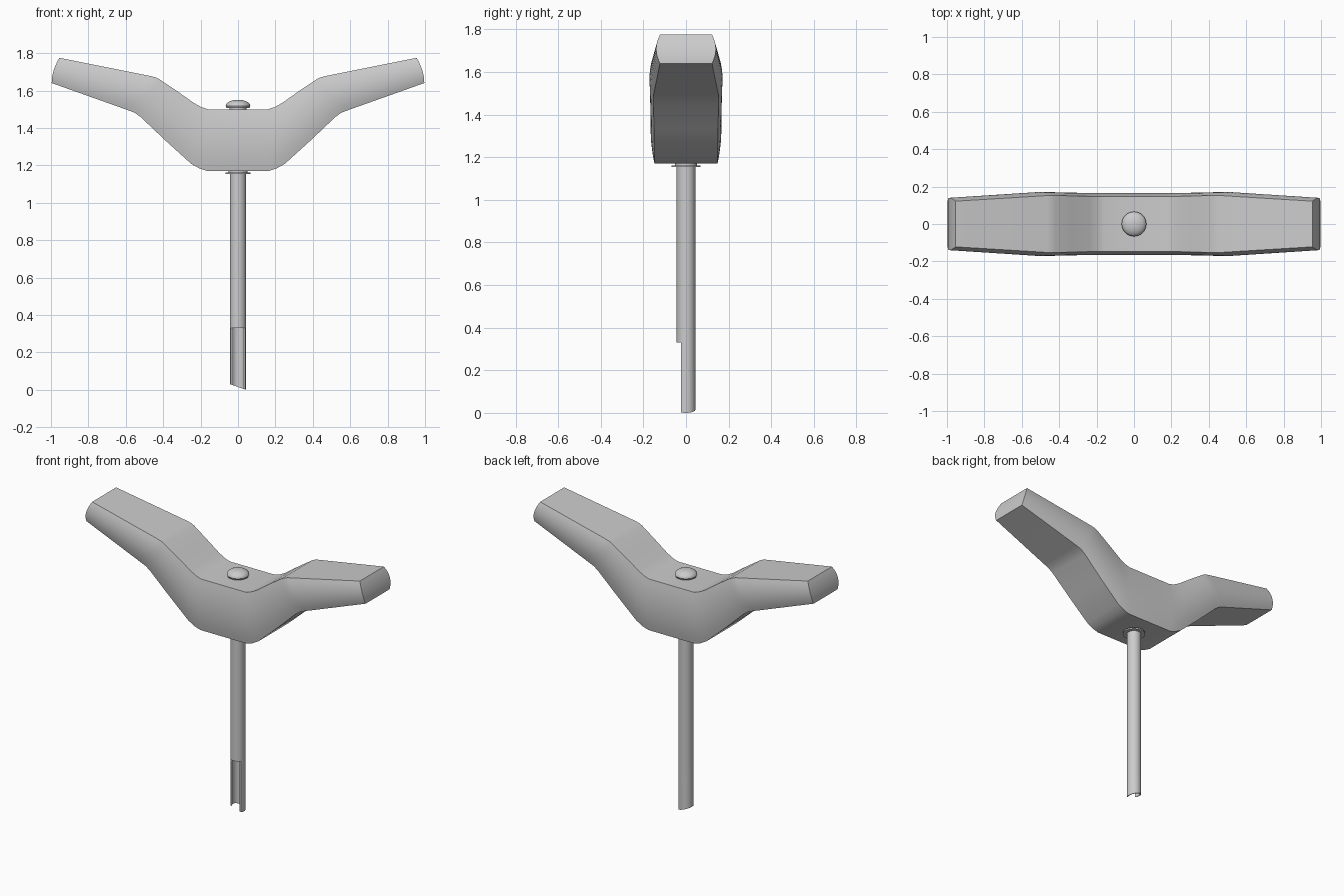
import bpy, bmesh
from math import sin, cos, pi, asin, radians

if "Cube" in bpy.data.objects:
    bpy.data.objects.remove(bpy.data.objects["Cube"])


def finish(name, bm, angle=28):
    bmesh.ops.remove_doubles(bm, verts=bm.verts, dist=1e-5)
    bmesh.ops.recalc_face_normals(bm, faces=bm.faces)
    me = bpy.data.meshes.new(name)
    bm.to_mesh(me)
    bm.free()
    ob = bpy.data.objects.new(name, me)
    bpy.context.collection.objects.link(ob)
    bpy.ops.object.select_all(action='DESELECT')
    ob.select_set(True)
    bpy.context.view_layer.objects.active = ob
    bpy.ops.object.shade_smooth_by_angle(angle=radians(angle))
    return ob


def bridge(bm, a, b):
    n = len(a)
    for i in range(n):
        bm.faces.new((a[i], a[(i + 1) % n], b[(i + 1) % n], b[i]))


def lathe(name, profile, segs=32):
    # profile of (radius, z), capped at both ends
    bm = bmesh.new()
    rings = [[bm.verts.new((r * cos(2 * pi * i / segs), r * sin(2 * pi * i / segs), z))
              for i in range(segs)] for r, z in profile]
    for a, b in zip(rings, rings[1:]):
        bridge(bm, a, b)
    bm.faces.new(rings[0])
    bm.faces.new(rings[-1])
    return finish(name, bm)


# handle: stations of top x, top z, bottom x, bottom z, edge half-width
stations = [
    (0.160, 1.500, 0.165, 1.170, 0.148),
    (0.195, 1.511, 0.205, 1.183, 0.148),
    (0.235, 1.533, 0.250, 1.208, 0.148),
    (0.330, 1.600, 0.385, 1.330, 0.150),
    (0.420, 1.660, 0.520, 1.458, 0.153),
    (0.440, 1.670, 0.550, 1.480, 0.153),
    (0.465, 1.677, 0.585, 1.494, 0.152),
    (0.955, 1.775, 0.996, 1.640, 0.122),
]
SIDE = 10
full = [(-a, b, -c, d, e) for a, b, c, d, e in reversed(stations)] + stations
bm = bmesh.new()
rings = []
for k, (tx, tz, bx, bz, e) in enumerate(full):
    is_end = k in (0, len(full) - 1)
    sign = -1 if tx < 0 else 1
    side = []
    for i in range(SIDE + 1):
        t = i / SIDE
        arc = 1 - (2 * t - 1) ** 2
        bow = 0.010 * arc * sign if is_end else 0    # rounded end caps
        side.append((tx + (bx - tx) * t + bow, e + 0.018 * arc, tz + (bz - tz) * t))
    front = [bm.verts.new((x, -y, z)) for x, y, z in side]
    back = [bm.verts.new(p) for p in reversed(side)]
    rings.append(front + back)
for a, b in zip(rings, rings[1:]):
    bridge(bm, a, b)
for r in (rings[0], rings[-1]):
    for i in range(SIDE):
        bm.faces.new((r[i], r[i + 1], r[-2 - i], r[-1 - i]))
finish("handle", bm)

# domed rivet head on top of the handle
dome = [(0.066 * cos(a), 1.518 + 0.033 * sin(a)) for a in [pi / 2 * i / 7 for i in range(7)]]
lathe("rivet_head", [(0.045, 1.49), (0.045, 1.506), (0.062, 1.508)] + dome)

# washer and collar under the handle
lathe("washer", [(0.068, 1.153), (0.068, 1.162)])
lathe("collar", [(0.052, 1.160), (0.052, 1.175)])

# round upper shaft
lathe("shaft", [(0.044, 0.33), (0.044, 1.20)])

# open channel at the lower end, cut flat at the front and slanted at the tip
def arc(r, y_cut, n=24):
    a0 = asin(y_cut / r)
    a1 = pi - a0
    return [(r * cos(a0 + (a1 - a0) * i / n), r * sin(a0 + (a1 - a0) * i / n)) for i in range(n + 1)]


R, CUT, TOP = 0.044, -0.024, 0.335
outer, inner = arc(R, CUT), arc(0.036, CUT)
section = outer + inner[::-1]
bm = bmesh.new()
low = [bm.verts.new((x, y, 0.03 * (R - x) / (2 * R))) for x, y in section]
high = [bm.verts.new((x, y, TOP)) for x, y in section]
bridge(bm, low, high)
n = len(section)
for ring in (low, high):
    for i in range(len(outer) - 1):
        bm.faces.new((ring[i], ring[i + 1], ring[n - 2 - i], ring[n - 1 - i]))
finish("channel_tip", bm)
